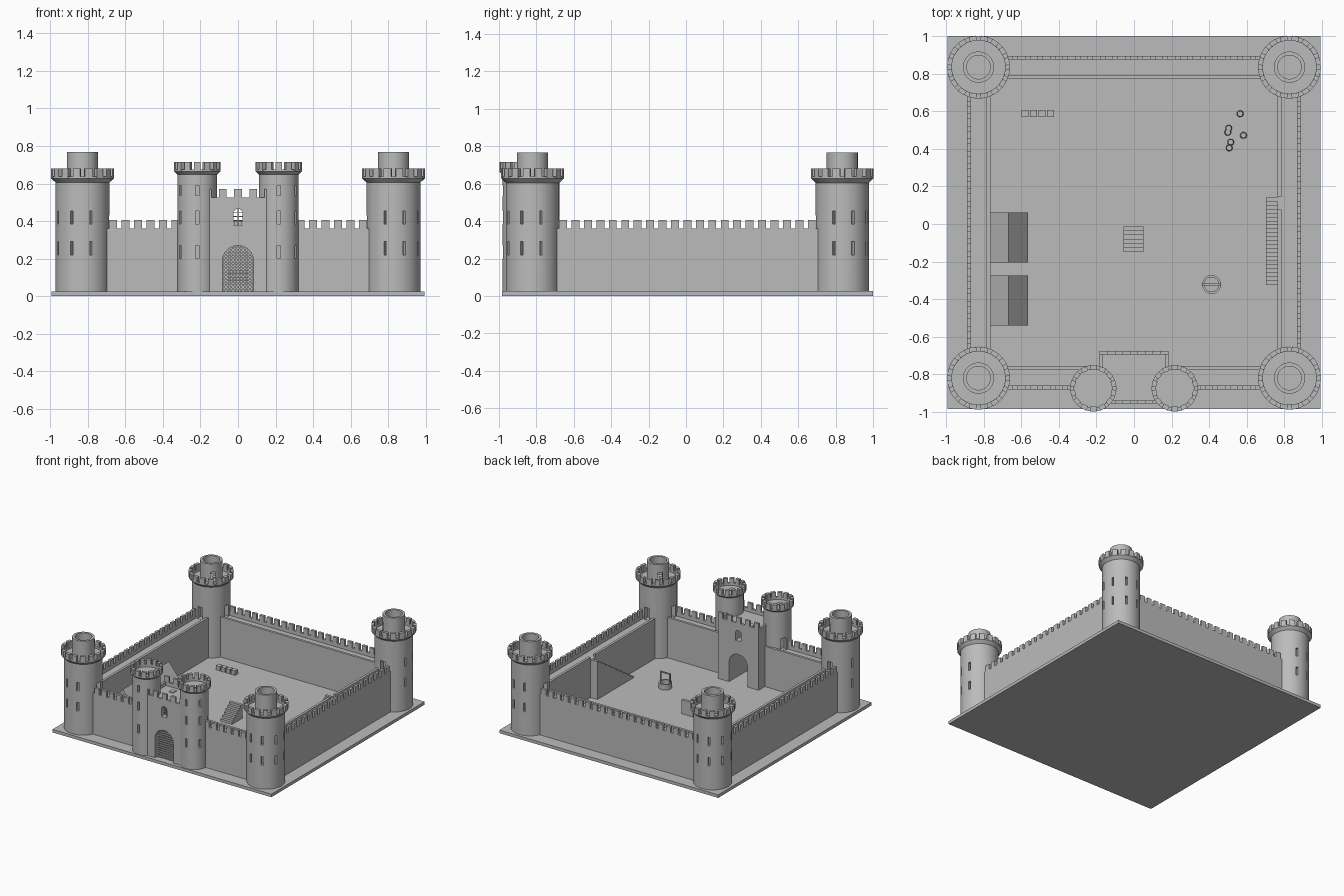
import bpy, bmesh
from math import pi, cos, sin, radians, sqrt
from mathutils import Matrix, Vector

old = bpy.data.objects.get("Cube")
if old:
    bpy.data.objects.remove(old, do_unlink=True)

stone = bpy.data.materials.new("grey stone")
stone.use_nodes = True
stone.diffuse_color = (0.5, 0.5, 0.5, 1)
stone.node_tree.nodes["Principled BSDF"].inputs["Base Color"].default_value = (0.5, 0.5, 0.5, 1)

CY = 0.0075      # middle of the plan in y
FLOOR = 0.025    # top of the base plate


def box(bm, x0, x1, y0, y1, z0, z1, mat=Matrix()):
    m = Matrix.Translation(((x0 + x1) / 2, (y0 + y1) / 2, (z0 + z1) / 2))
    m = mat @ m @ Matrix.Diagonal((x1 - x0, y1 - y0, z1 - z0, 1))
    bmesh.ops.create_cube(bm, size=1, matrix=m)


def prism(bm, pts, y0, y1):
    """Extrude an outline in x and z along y."""
    f = bm.faces.new([bm.verts.new((x, y0, z)) for x, z in pts])
    new = bmesh.ops.extrude_face_region(bm, geom=[f])["geom"]
    bmesh.ops.translate(bm, vec=(0, y1 - y0, 0),
                        verts=[v for v in new if isinstance(v, bmesh.types.BMVert)])


def lathe(bm, profile, x, y, steps=48):
    verts = [bm.verts.new((x + r, y, z)) for r, z in profile]
    edges = [bm.edges.new(p) for p in zip(verts, verts[1:])]
    bmesh.ops.spin(bm, geom=verts + edges, cent=(x, y, 0), axis=(0, 0, 1),
                   angle=2 * pi, steps=steps, use_merge=True)
    bmesh.ops.remove_doubles(bm, verts=bm.verts, dist=1e-5)


def make(name, bm, smooth=False):
    bmesh.ops.recalc_face_normals(bm, faces=bm.faces)
    me = bpy.data.meshes.new(name)
    bm.to_mesh(me)
    bm.free()
    me.materials.append(stone)
    ob = bpy.data.objects.new(name, me)
    bpy.context.collection.objects.link(ob)
    if smooth:
        smooth_shade(ob)
    return ob


def smooth_shade(ob):
    bpy.ops.object.select_all(action='DESELECT')
    ob.select_set(True)
    bpy.context.view_layer.objects.active = ob
    bpy.ops.object.shade_smooth_by_angle(angle=radians(30))


def carve(ob, cutter_bm):
    """Subtract the cutter from the object and discard the cutter."""
    cutter = make("cutter", cutter_bm)
    cutter.hide_render = True
    mod = ob.modifiers.new("openings", 'BOOLEAN')
    mod.operation, mod.solver, mod.object = 'DIFFERENCE', 'EXACT', cutter
    dg = bpy.context.evaluated_depsgraph_get()
    me = bpy.data.meshes.new_from_object(ob.evaluated_get(dg))
    ob.modifiers.clear()
    ob.data = me
    bpy.data.objects.remove(cutter, do_unlink=True)


def frame(x, y, angle):
    return Matrix.Translation((x, y, 0)) @ Matrix.Rotation(angle, 4, 'Z')


def merlon_ring(name, x, y, r, z0, z1, count):
    bm = bmesh.new()
    for i in range(count):
        w = r * pi / count * 0.6
        box(bm, r - 0.025, r, -w, w, z0, z1, frame(x, y, 2 * pi * (i + 0.5) / count))
    make(name, bm)


def slits(bm, x, y, r, angles, levels):
    for a in angles:
        for z0, z1 in levels:
            box(bm, r - 0.03, r + 0.02, -0.008, 0.008, z0, z1, frame(x, y, a))


# Base plate
bm = bmesh.new()
box(bm, -0.9925, 0.9925, CY - 0.9925, CY + 0.9925, 0, FLOOR)
make("base", bm)

# Corner towers with a hollow turret on top
for sx, side in ((-1, "right"), (1, "left")):
    for sy, end in ((-1, "front"), (1, "back")):
        name = f"{end}_{side}_tower"
        x, y, r, c = sx * 0.828, CY + sy * 0.828, 0.143, 0.167
        out = Vector((sx, sy)).angle_signed(Vector((1, 0)))
        bm = bmesh.new()
        lathe(bm, [(0, 0.01), (r, 0.01), (r, 0.605), (c, 0.628), (c, 0.638), (c - 0.025, 0.638),
                   (c - 0.025, 0.62), (0.083, 0.62), (0.083, 0.768), (0.063, 0.768),
                   (0.063, 0.62), (0, 0.62)], x, y)
        tower = make(name, bm)
        cut = bmesh.new()
        slits(cut, x, y, r, [out + radians(d) for d in (-63, -21, 21, 63)],
              ((0.22, 0.29), (0.385, 0.455)))
        box(cut, 0.05, 0.1, -0.02, 0.02, 0.622, 0.7, frame(x, y, out + pi))
        for door in (Vector((-sx, 0)), Vector((0, -sy))):
            a = door.angle_signed(Vector((1, 0)))
            box(cut, 0.1, 0.17, -0.022, 0.022, 0.332, 0.43, frame(x, y, a))
        carve(tower, cut)
        smooth_shade(tower)
        merlon_ring(name + "_battlements", x, y, c, 0.63, 0.68, 16)
        bm = bmesh.new()
        box(bm, 0.012, 0.052, -0.02, 0.02, 0.619, 0.625, frame(x, y, out - pi / 2))
        make(name + "_hatch", bm)


def wall(name, angle, spans, kerbs):
    """Curtain wall running along local y, with its outer face toward local +x."""
    m = frame(0, CY, angle)
    bm = bmesh.new()
    for a, b in spans:
        box(bm, 0.765, 0.888, a, b, 0.02, 0.33, m)
        box(bm, 0.868, 0.888, a, b, 0.33, 0.36, m)
    for a, b in kerbs:
        box(bm, 0.765, 0.785, a, b, 0.33, 0.355, m)
    for i in range(-10, 11):
        t = i * 0.0665
        if any(a <= t <= b for a, b in spans):
            box(bm, 0.868, 0.888, t - 0.021, t + 0.021, 0.36, 0.406, m)
    make(name, bm)


whole, split = [(-0.75, 0.75)], [(-0.75, -0.17), (0.17, 0.75)]
wall("left_wall", 0, whole, [(-0.75, 0.07), (0.135, 0.75)])
wall("back_wall", pi / 2, whole, whole)
wall("right_wall", pi, whole, whole)
wall("front_wall", -pi / 2, split, split)


def arch(half, z0, spring, n=16):
    top = [(half * cos(pi * i / n), spring + half * sin(pi * i / n)) for i in range(n + 1)]
    return [(half, z0)] + top + [(-half, z0)]


# Gatehouse with a passage, an arched window and a sunken roof
G0, G1 = -0.957, -0.677
bm = bmesh.new()
box(bm, -0.184, 0.184, G0, G1, 0.01, 0.525)
gate = make("gatehouse", bm)
cut = bmesh.new()
prism(cut, arch(0.083, FLOOR, 0.187), G0 - 0.1, G1 + 0.1)
prism(cut, arch(0.025, 0.38, 0.44), G0 - 0.1, G1 + 0.1)
box(cut, -0.166, 0.166, G0 + 0.018, G1 - 0.018, 0.495, 0.6)
carve(gate, cut)
bm = bmesh.new()
for i in range(-2, 3):
    for y in (G0, G1 - 0.018):
        box(bm, i * 0.081 - 0.021, i * 0.081 + 0.021, y, y + 0.018, 0.525, 0.57)
make("gatehouse_battlements", bm)
bm = bmesh.new()
box(bm, -0.085, -0.045, -0.775, -0.735, 0.494, 0.501)
make("gatehouse_hatch", bm)

# Portcullis and window bars
bm = bmesh.new()
w, y = 0.004, G0 + 0.03
for i in range(-4, 5):
    x = i * 0.018
    box(bm, x - w, x + w, y - w, y + w, FLOOR, 0.187 + sqrt(0.083 ** 2 - x * x))
for k in range(13):
    z = 0.04 + k * 0.018
    h = sqrt(0.083 ** 2 - max(0, z - 0.187) ** 2)
    box(bm, -h, h, y - w, y + w, z - w, z + w)
make("portcullis", bm)
bm = bmesh.new()
box(bm, -0.002, 0.002, y - w, y + w, 0.38, 0.465)
for z in (0.4, 0.425, 0.445):
    box(bm, -0.025, 0.025, y - w, y + w, z - 0.002, z + 0.002)
make("window_bars", bm)

# Gate towers
for s, side in ((-1, "right"), (1, "left")):
    x, y, r, c = s * 0.217, -0.875, 0.105, 0.123
    name = f"{side}_gate_tower"
    bm = bmesh.new()
    lathe(bm, [(0, 0.01), (r, 0.01), (r, 0.648), (c, 0.664), (c, 0.674), (c - 0.02, 0.674),
               (c - 0.02, 0.655), (0, 0.655)], x, y)
    tower = make(name, bm)
    cut = bmesh.new()
    slits(cut, x, y, r, (-pi / 2, -pi / 2 + s * radians(59)),
          ((0.2, 0.27), (0.385, 0.455), (0.535, 0.59)))
    door = radians(30) if s > 0 else radians(150)
    box(cut, 0.07, 0.13, -0.02, 0.02, 0.332, 0.43, frame(x, y, door))
    carve(tower, cut)
    smooth_shade(tower)
    merlon_ring(name + "_battlements", x, y, c, 0.666, 0.715, 14)
    bm = bmesh.new()
    box(bm, x - 0.02, x + 0.02, y - 0.05, y - 0.01, 0.654, 0.661)
    make(name + "_hatch", bm)


def stairs(name, x0, x1, y0, y1, top, count):
    """Steps rising toward +y."""
    bm = bmesh.new()
    d = (y1 - y0) / count
    for i in range(count):
        box(bm, x0, x1, y0 + i * d, y0 + (i + 1) * d, 0.02,
            FLOOR + (top - FLOOR) * (i + 1) / count)
    make(name, bm)


stairs("wall_stairs", 0.704, 0.766, -0.325, 0.142, 0.335, 22)
stairs("courtyard_steps", -0.055, 0.05, -0.15, -0.013, 0.14, 6)

# Gabled sheds against the right wall
for name, y0, y1 in (("back_shed", -0.205, 0.06), ("front_shed", -0.54, -0.275)):
    bm = bmesh.new()
    prism(bm, [(-0.77, 0.02), (-0.565, 0.02), (-0.565, 0.14), (-0.667, 0.27), (-0.77, 0.14)], y0, y1)
    make(name, bm)

# Well with a winding frame
bm = bmesh.new()
wx, wy = 0.413, -0.322
lathe(bm, [(0.04, 0.02), (0.05, 0.02), (0.05, 0.07), (0.038, 0.07), (0.038, 0.03), (0, 0.03)], wx, wy, 32)
make("well", bm, True)
bm = bmesh.new()
for s in (-1, 1):
    box(bm, wx + s * 0.042 - 0.005, wx + s * 0.042 + 0.005, wy - 0.005, wy + 0.005, 0.06, 0.15)
box(bm, wx - 0.047, wx + 0.047, wy - 0.005, wy + 0.005, 0.14, 0.15)
make("well_frame", bm)

# Row of crates and a group of barrels
bm = bmesh.new()
for i in range(4):
    x = -0.6 + i * 0.0455
    box(bm, x, x + 0.038, 0.57, 0.607, 0.02, 0.06)
make("crates", bm)
for x, y in ((0.565, 0.587), (0.504, 0.51), (0.5, 0.488), (0.583, 0.472), (0.515, 0.436), (0.507, 0.405)):
    bm = bmesh.new()
    lathe(bm, [(0, 0.02), (0.014, 0.02), (0.018, 0.045), (0.014, 0.07), (0, 0.07)], x, y, 20)
    make("barrel", bm, True)
